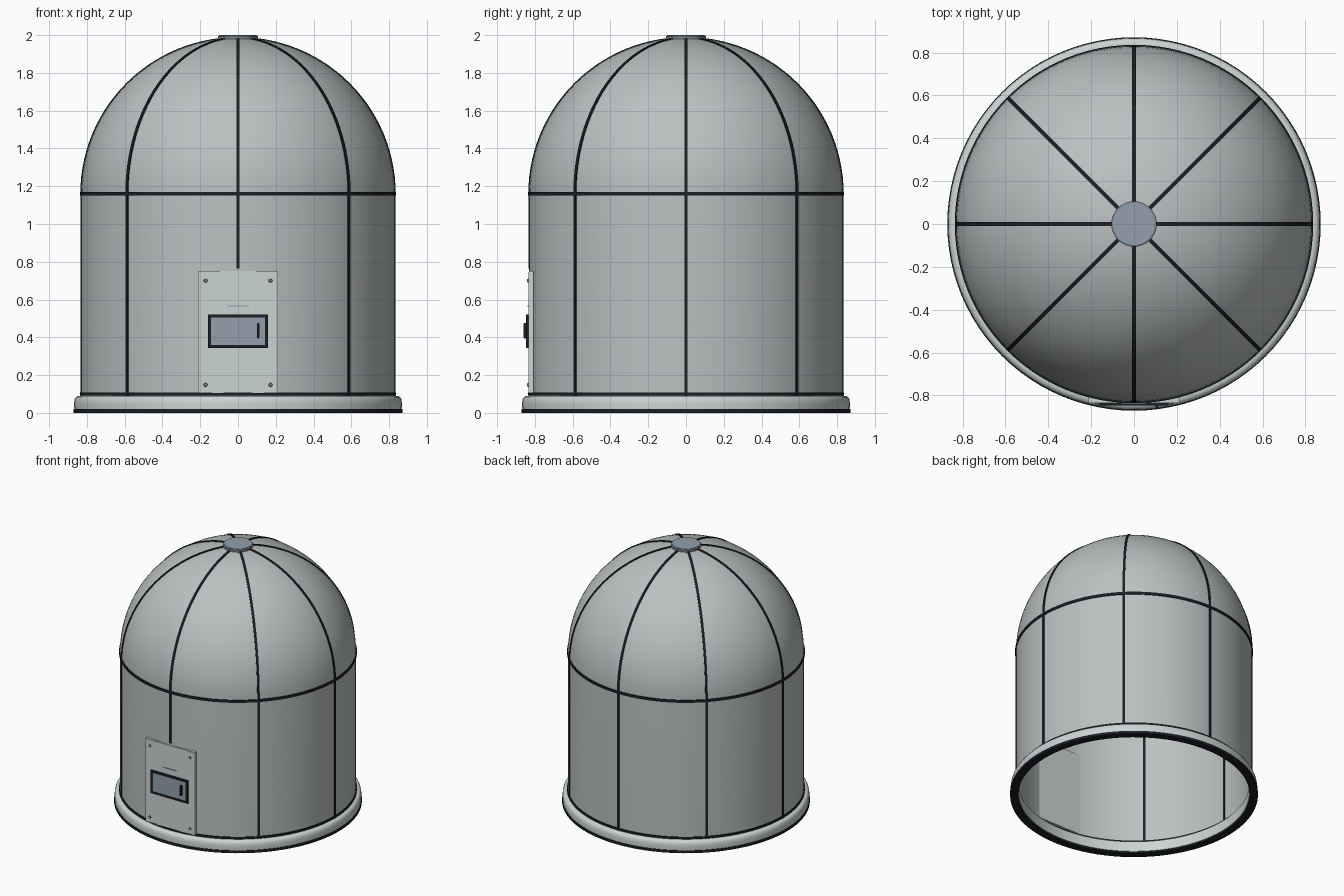
import bpy, bmesh, math
from mathutils import Vector

if "Cube" in bpy.data.objects:
    bpy.data.objects.remove(bpy.data.objects["Cube"])

R, SPRING, TOP = 0.83, 1.16, 1.985      # wall radius, dome start, dome top


def material(name, rgb):
    m = bpy.data.materials.new(name)
    m.diffuse_color = (*rgb, 1)
    m.use_nodes = True
    m.node_tree.nodes["Principled BSDF"].inputs["Base Color"].default_value = m.diffuse_color
    return m


FABRIC = material("shell grey", (0.50, 0.53, 0.53))
PALE = material("pale grey", (0.60, 0.66, 0.65))
DARK = material("seam black", (0.012, 0.013, 0.018))
BLUE = material("blue grey", (0.29, 0.35, 0.42))
STEEL = material("screw grey", (0.20, 0.23, 0.25))


def finish(name, bm, mat, smooth=True):
    bmesh.ops.recalc_face_normals(bm, faces=bm.faces)
    me = bpy.data.meshes.new(name)
    bm.to_mesh(me)
    bm.free()
    ob = bpy.data.objects.new(name, me)
    bpy.context.collection.objects.link(ob)
    me.materials.append(mat)
    if smooth:
        bpy.ops.object.select_all(action='DESELECT')
        ob.select_set(True)
        bpy.context.view_layer.objects.active = ob
        bpy.ops.object.shade_smooth_by_angle(angle=math.radians(35))
    return ob


def lathe(name, profile, mat, closed=False, steps=96):
    """Spin (radius, z) points about the z axis."""
    bm = bmesh.new()
    vs = [bm.verts.new((r, 0, z)) for r, z in profile]
    pairs = list(zip(vs, vs[1:])) + ([(vs[-1], vs[0])] if closed else [])
    es = [bm.edges.new(p) for p in pairs]
    bmesh.ops.spin(bm, geom=vs + es, axis=(0, 0, 1), cent=(0, 0, 0),
                   angle=math.tau, steps=steps, use_duplicate=False)
    bmesh.ops.remove_doubles(bm, verts=bm.verts, dist=1e-5)
    return finish(name, bm, mat)


def box(name, x, y, z, mat, bevel=0.0):
    """Box from (min, max) ranges."""
    bm = bmesh.new()
    bmesh.ops.create_cube(bm, size=1)
    for v in bm.verts:
        v.co = Vector([(a + b) / 2 + c * (b - a) for (a, b), c in zip((x, y, z), v.co)])
    if bevel:
        bmesh.ops.bevel(bm, geom=bm.edges[:], offset=bevel, segments=2, affect='EDGES')
    return finish(name, bm, mat, False)


def dome(r, t):
    """Point on the dome section; t runs 0 at the wall to 1 at the crown."""
    a = t * math.pi / 2
    return r * math.cos(a), SPRING + (TOP - SPRING + r - R) * math.sin(a)


# Open-bottomed shell: straight wall and dome
lathe("shell", [(R, 0.02), (R, 0.1)] + [dome(R, i / 24) for i in range(25)], FABRIC)

# Base ring, ground strip and the two horizontal seams
lathe("base_ring", [(0.81, 0.012), (0.866, 0.012), (0.868, 0.05), (0.865, 0.072),
                    (0.858, 0.084), (0.845, 0.09), (0.81, 0.09)], PALE, True)
lathe("ground_strip", [(0.815, 0.0), (0.871, 0.0), (0.871, 0.02), (0.815, 0.02)], DARK, True)
for name, z, h in (("lower_seam", 0.10, 0.008), ("spring_seam", 1.16, 0.010)):
    lathe(name, [(R - 0.004, z - h), (R + 0.006, z - h), (R + 0.006, z + h),
                 (R - 0.004, z + h)], DARK, True)

# Eight ribs, from the base to the crown; the front one stops above the panel
for k in range(8):
    ang = k * math.pi / 4 - math.pi / 2
    low = 0.765 if k == 0 else 0.09
    path = [(0.0, low)] + [(i / 28, None) for i in range(28)]
    bm = bmesh.new()
    rows = []
    for t, z in path:
        row = []
        for rad, side in ((R - 0.006, -1), (R + 0.005, -1), (R + 0.005, 1), (R - 0.006, 1)):
            r, h = (rad, z) if z is not None else dome(rad, t)
            s = side * 0.0085
            row.append(bm.verts.new((r * math.cos(ang) - s * math.sin(ang),
                                     r * math.sin(ang) + s * math.cos(ang), h)))
        rows.append(row)
    for a, b in zip(rows, rows[1:]):
        for i in range(4):
            j = (i + 1) % 4
            bm.faces.new((a[i], a[j], b[j], b[i]))
    bm.faces.new(rows[0])
    bm.faces.new(rows[-1])
    finish(f"rib_{k + 1}", bm, DARK)

# Crown cap with a darker rim
lathe("crown_cap", [(0, 1.972), (0.098, 1.972), (0.098, 2.0), (0, 2.0)], BLUE, steps=48)
lathe("crown_rim", [(0.096, 1.972), (0.106, 1.972), (0.106, 1.994), (0.096, 1.998)],
      STEEL, True, 48)

# Flat front panel
box("panel", (-0.213, 0.213), (-0.835, -0.808), (0.105, 0.75), PALE, 0.003)
box("label_slot", (-0.058, 0.058), (-0.839, -0.832), (0.562, 0.568), BLUE)

# Hatch: dark frame bars around a blue pane with a handle
for s, side in ((-1, "left"), (1, "right")):
    xs = sorted((s * 0.160, s * 0.144))
    box(f"frame_{side}", xs, (-0.847, -0.833), (0.343, 0.520), DARK)
for name, z in (("frame_bottom", 0.343), ("frame_top", 0.504)):
    box(name, (-0.160, 0.160), (-0.847, -0.833), (z, z + 0.016), DARK)
box("hatch_pane", (-0.146, 0.146), (-0.844, -0.833), (0.357, 0.506), BLUE)
box("handle", (0.100, 0.114), (-0.860, -0.842), (0.395, 0.475), DARK, 0.003)

# Corner screws
for x in (-0.172, 0.172):
    for z in (0.148, 0.700):
        bm = bmesh.new()
        bmesh.ops.create_cone(bm, cap_ends=True, segments=16, radius1=0.011,
                              radius2=0.008, depth=0.008)
        for v in bm.verts:
            v.co = Vector((x + v.co.x, -0.837 - v.co.z, z + v.co.y))
        finish("screw", bm, STEEL)
